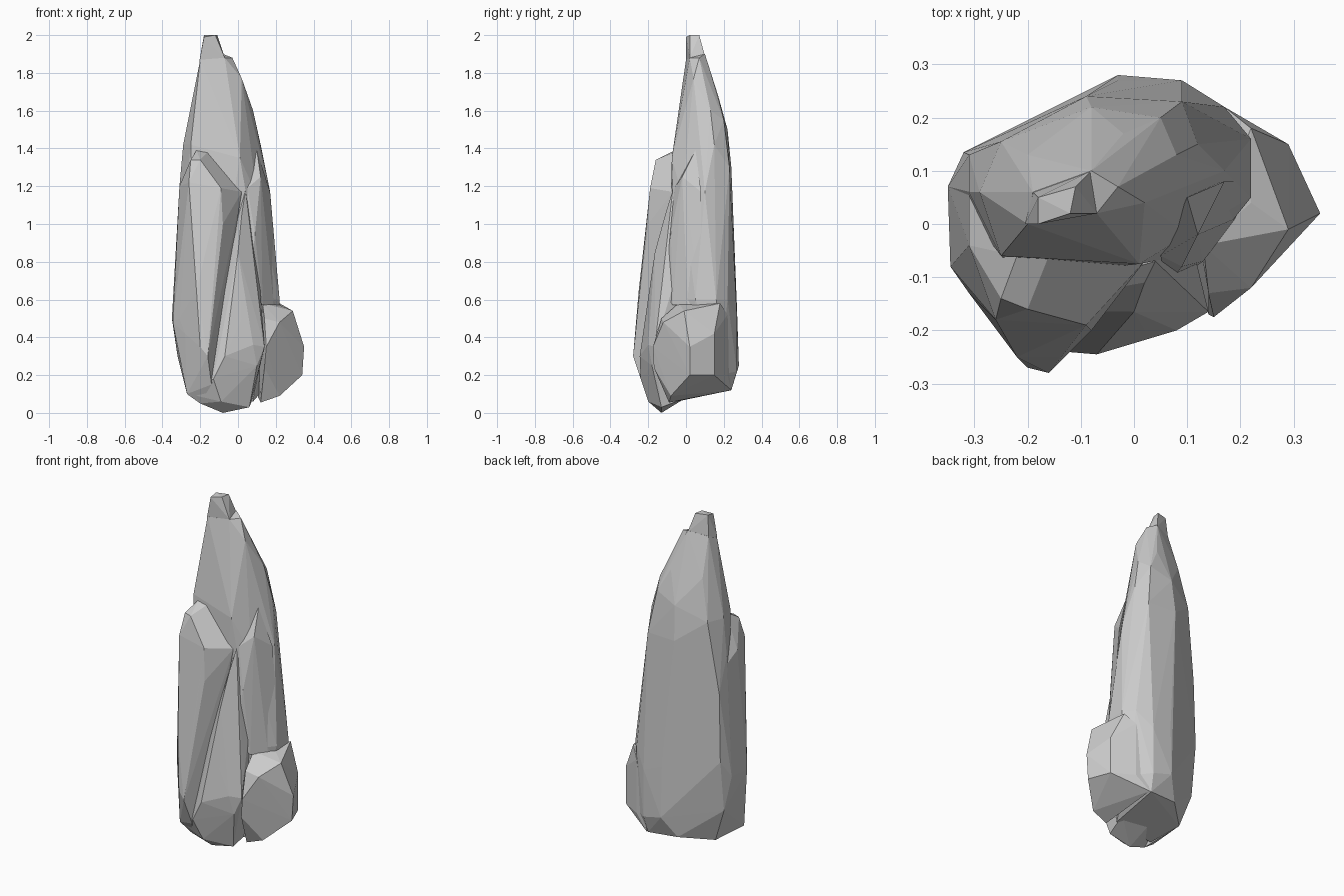
import bpy, bmesh

def hull(name, pts):
    """Faceted rock chunk: convex hull of a few corner points."""
    bm = bmesh.new()
    for p in pts:
        bm.verts.new(p)
    bmesh.ops.convex_hull(bm, input=bm.verts[:])
    loose = [v for v in bm.verts if not v.link_faces]
    bmesh.ops.delete(bm, geom=loose, context='VERTS')
    bmesh.ops.recalc_face_normals(bm, faces=bm.faces[:])
    me = bpy.data.meshes.new(name)
    bm.to_mesh(me)
    bm.free()
    ob = bpy.data.objects.new(name, me)
    bpy.context.collection.objects.link(ob)
    return ob

# tall main body
spire = hull("rock_spire", [
    (-.20, .00, 1.87), (-.19, .06, 1.88), (-.08, .10, 1.90), (-.03, .07, 1.88), (-.07, .02, 1.88),
    (.02, .04, 1.77), (-.02, .17, 1.68), (-.20, .13, 1.66), (.08, .13, 1.60),
    (-.26, .02, 1.52), (-.25, .155, 1.42), (-.08, .22, 1.50), (.05, .20, 1.55), (.12, .15, 1.42),
    (-.25, -.06, 1.42), (.01, -.075, 1.35), (-.29, .06, 1.42),
    (-.31, .06, 1.20), (-.31, .13, 1.00), (-.09, .24, 1.30), (.09, .23, 1.30), (.17, .10, 1.17),
    (.10, -.02, 1.15),
    (-.35, .07, .50), (-.32, .135, .60), (-.03, .27, .55), (.09, .27, .50), (.17, .22, .60),
    (.22, .16, .60), (.22, .05, .60), (.14, -.05, .60),
    (-.32, .10, .30), (-.03, .28, .25), (.09, .27, .22), (.20, .18, .20),
    (.08, .24, .12), (-.10, .22, .13), (-.25, .08, .10), (-.20, -.10, .06), (.08, -.05, .06)])

# blunt summit
summit = hull("summit", [
    (-.18, .00, 1.99), (-.18, .05, 2.0), (-.11, .07, 2.0), (-.12, .02, 2.0),
    (-.205, .00, 1.86), (-.19, .06, 1.87), (-.07, .02, 1.88), (-.08, .10, 1.89),
    (-.14, .05, 1.75)])

# slab leaning on the front left, flush with the main body's left flank
slab = hull("left_slab", [
    (-.22, -.06, 1.39), (-.16, -.06, 1.38), (-.25, -.14, 1.34), (-.20, -.16, 1.34),
    (-.31, -.04, 1.20), (-.26, -.18, 1.22), (-.09, -.19, 1.19), (-.08, -.20, 1.0),
    (.02, -.07, 1.17), (.00, .00, 1.05), (-.10, .00, .50),
    (-.33, -.02, .80), (-.345, -.08, .48), (-.31, -.13, .50), (-.28, -.17, .42),
    (-.22, -.25, .65), (-.14, -.25, .60), (-.20, -.27, .35), (-.16, -.28, .30),
    (-.27, -.16, .10), (-.20, -.15, .05), (-.14, -.23, .15),
    (-.35, .07, .50), (-.31, .06, 1.15), (-.32, .10, .30), (-.25, .08, .10)])

# middle buttress with the wide foot
buttress = hull("front_buttress", [
    (.04, -.07, 1.18), (.06, -.06, 1.02), (.02, -.11, 1.05), (.00, -.165, .85),
    (.02, -.20, .50), (.08, -.20, .36), (-.07, -.245, .30), (-.13, -.24, .18),
    (-.26, -.16, .10), (-.20, -.15, .05), (-.09, -.20, .06), (-.08, -.13, .00),
    (.06, -.13, .03), (.10, -.18, .25), (.14, -.165, .35), (.13, -.13, .48),
    (-.10, .00, .08), (.08, .00, .08), (.10, .00, .90)])

# ridge on the right
ridge = hull("right_ridge", [
    (.12, -.02, 1.25), (.10, .05, 1.39), (.05, -.06, 1.19), (.06, -.07, 1.04),
    (.09, -.08, .95), (.13, -.07, .57), (.06, -.12, .65), (.19, .01, .57),
    (.22, .08, .58), (.17, .08, 1.17), (.04, .05, .60)])

# boulder at the lower right, blending into the back
boulder = hull("boulder", [
    (.13, -.04, .58), (.22, .04, .57), (.29, -.01, .54), (.22, -.12, .48), (.14, -.13, .50),
    (.15, -.175, .35), (.35, .02, .35), (.34, .02, .20), (.29, .15, .42), (.29, .15, .20),
    (.22, -.08, .09), (.12, -.09, .055), (.14, -.17, .24), (.22, .18, .58),
    (.17, .22, .52), (.17, .22, .20), (.09, .24, .12), (.10, .10, .10), (.10, .10, .50)])

# fuse all chunks into one faceted rock
bpy.context.view_layer.objects.active = spire
for part in (summit, slab, buttress, ridge, boulder):
    mod = spire.modifiers.new("fuse", 'BOOLEAN')
    mod.operation = 'UNION'
    mod.solver = 'EXACT'
    mod.object = part
    bpy.ops.object.modifier_apply(modifier=mod.name)
    bpy.data.objects.remove(part)
